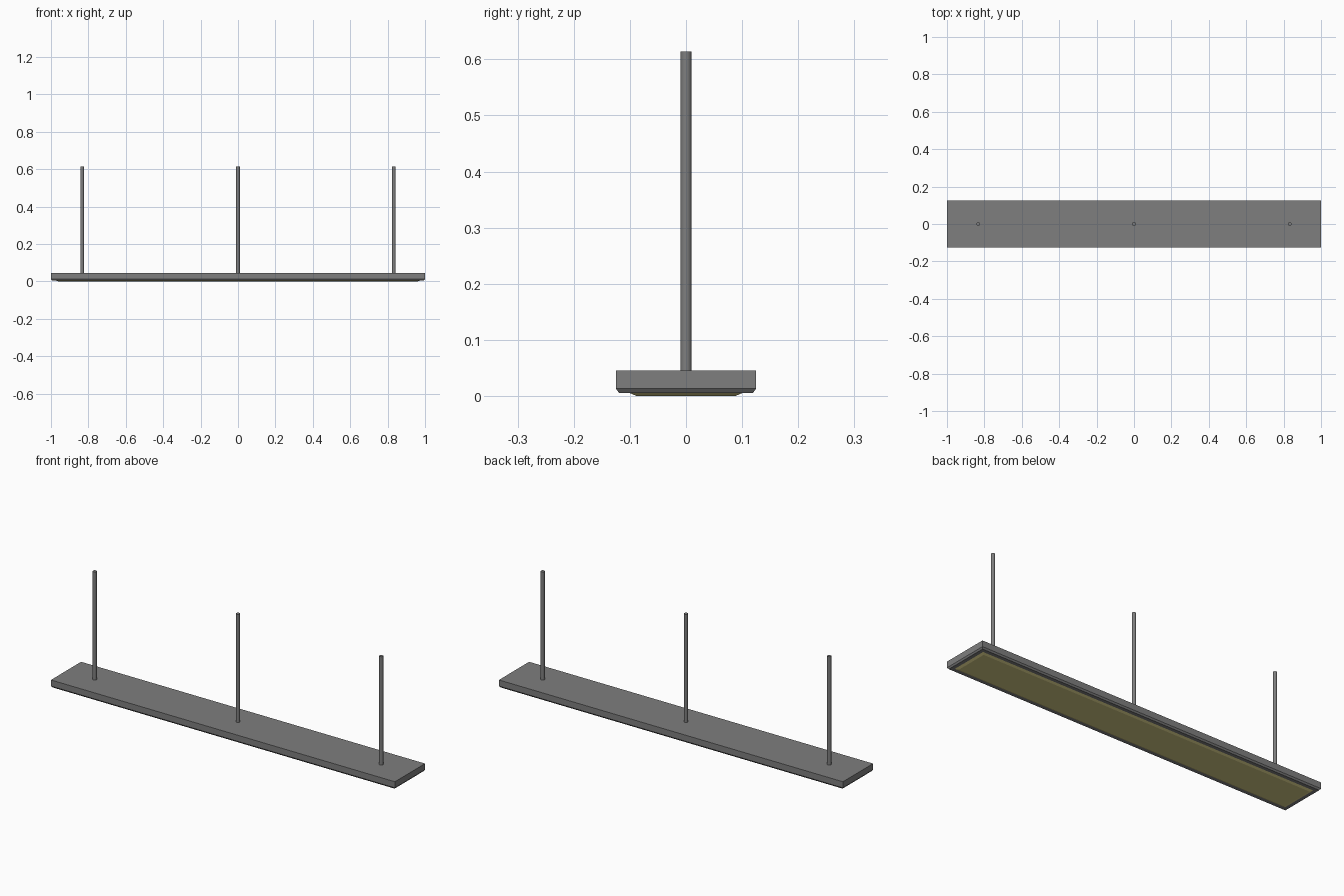
import bpy, bmesh

if "Cube" in bpy.data.objects:
    bpy.data.objects.remove(bpy.data.objects["Cube"])


def material(name, rgb):
    m = bpy.data.materials.new(name)
    m.diffuse_color = (*rgb, 1)
    m.use_nodes = True
    m.node_tree.nodes["Principled BSDF"].inputs["Base Color"].default_value = m.diffuse_color
    return m


metal = material("grey metal", (0.21, 0.21, 0.21))
glow = material("warm diffuser", (0.66, 0.59, 0.24))


def stacked_box(name, rings, mat):
    """Closed solid lofted through rectangles (half_x, half_y, z), bottom to top."""
    bm = bmesh.new()
    loops = [[bm.verts.new((sx * hx, sy * hy, z))
              for sx, sy in ((-1, -1), (1, -1), (1, 1), (-1, 1))]
             for hx, hy, z in rings]
    for a, b in zip(loops, loops[1:]):
        for i in range(4):
            j = (i + 1) % 4
            bm.faces.new((a[i], a[j], b[j], b[i]))
    bm.faces.new(loops[0][::-1])
    bm.faces.new(loops[-1])
    bmesh.ops.recalc_face_normals(bm, faces=bm.faces)
    me = bpy.data.meshes.new(name)
    bm.to_mesh(me)
    bm.free()
    me.materials.append(mat)
    ob = bpy.data.objects.new(name, me)
    bpy.context.collection.objects.link(ob)
    return ob


# Long housing with a chamfered lower edge
stacked_box("housing", [(0.994, 0.119, 0.005), (1.0, 0.125, 0.013), (1.0, 0.125, 0.045)], metal)

# Shallow tapered light panel under the housing
stacked_box("light_panel", [(0.962, 0.088, 0.0), (0.975, 0.1, 0.005), (0.975, 0.1, 0.008)], glow)

# Three hanging rods
z0, z1 = 0.04, 0.614
for label, x in (("left", -0.833), ("middle", 0), ("right", 0.833)):
    bpy.ops.mesh.primitive_cylinder_add(vertices=24, radius=0.01, depth=z1 - z0,
                                        location=(x, 0, (z0 + z1) / 2))
    rod = bpy.context.object
    rod.name = label + "_rod"
    rod.data.materials.append(metal)
    bpy.ops.object.shade_smooth_by_angle()
